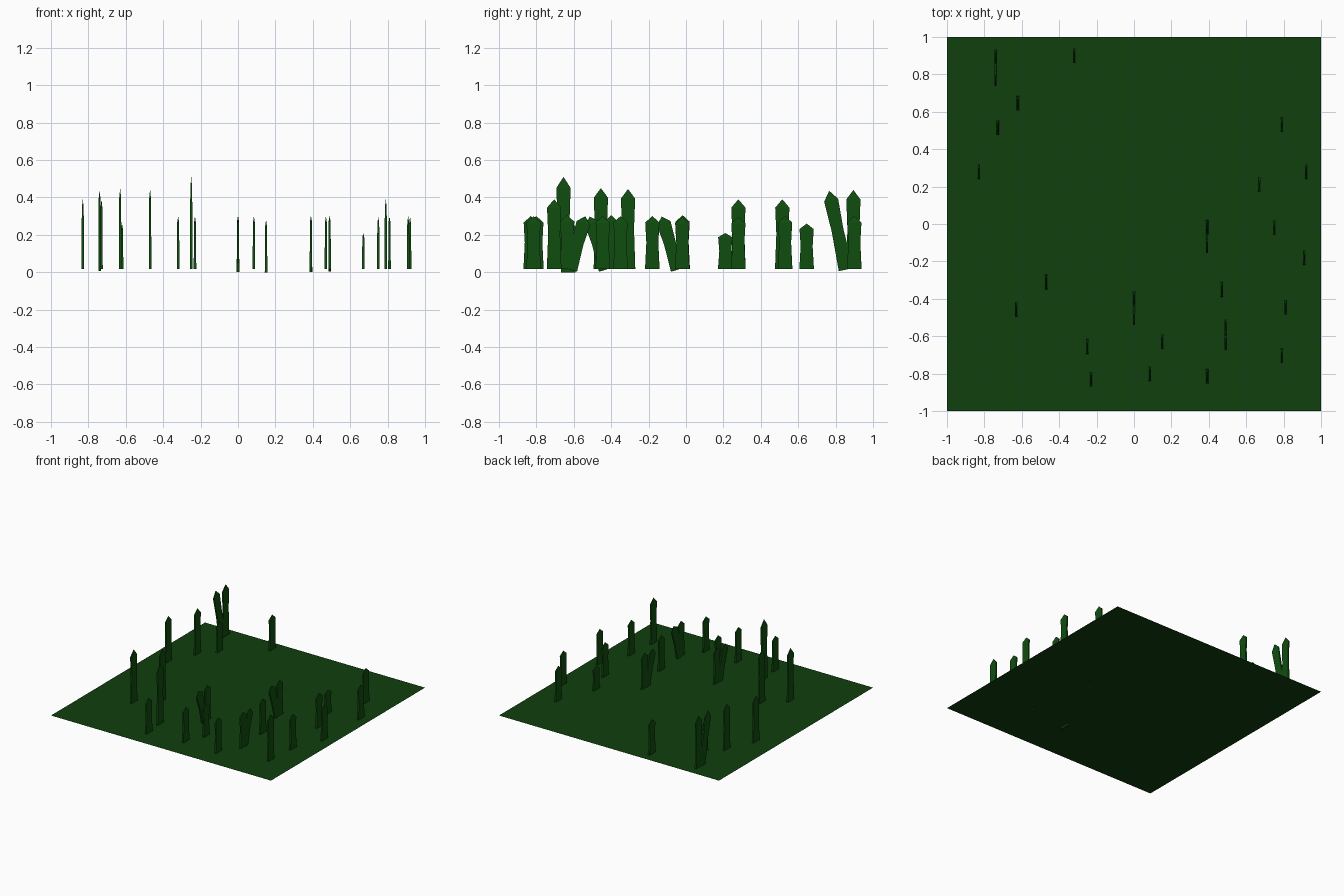
import bpy, bmesh, math
from mathutils import Matrix

if "Cube" in bpy.data.objects:
    bpy.data.objects.remove(bpy.data.objects["Cube"])


def material(name, color):
    m = bpy.data.materials.new(name)
    m.diffuse_color = color
    m.use_nodes = True
    m.node_tree.nodes["Principled BSDF"].inputs["Base Color"].default_value = m.diffuse_color
    return m


GROUND = material("dark_green", (0.005, 0.05, 0.004, 1))
BLADE = material("grass_green", (0.005, 0.075, 0.005, 1))
GROUND_Z = 0.015


def finish(bm, name, mat):
    bmesh.ops.recalc_face_normals(bm, faces=bm.faces)
    me = bpy.data.meshes.new(name)
    bm.to_mesh(me)
    bm.free()
    me.materials.append(mat)
    ob = bpy.data.objects.new(name, me)
    bpy.context.collection.objects.link(ob)
    return ob


# Flat square lawn
bm = bmesh.new()
bmesh.ops.create_grid(bm, x_segments=1, y_segments=1, size=1,
                      matrix=Matrix.Translation((0, 0, GROUND_Z)))
for f in bm.faces:
    if f.normal.z < 0:
        f.normal_flip()
me = bpy.data.meshes.new("lawn")
bm.to_mesh(me)
bm.free()
me.materials.append(GROUND)
bpy.context.collection.objects.link(bpy.data.objects.new("lawn", me))

# Blade sections: height fraction, half thickness (x), half width (y)
SECTIONS = [(0, 0.007, 0.039), (0.5, 0.006, 0.032), (0.88, 0.005, 0.038)]


def blade(name, x, y, top, lean=0, base=0.018):
    """Thin waisted blade with a pointed tip; lean in degrees towards +y."""
    h = top - base
    bm = bmesh.new()
    rings = [[bm.verts.new((sx * t, sy * w, f * h))
              for sx, sy in ((-1, -1), (1, -1), (1, 1), (-1, 1))]
             for f, t, w in SECTIONS]
    tip = bm.verts.new((0, 0, h))
    bm.faces.new(rings[0])
    for i in range(4):
        j = (i + 1) % 4
        for a, b in zip(rings, rings[1:]):
            bm.faces.new((a[i], a[j], b[j], b[i]))
        bm.faces.new((rings[-1][i], rings[-1][j], tip))
    ob = finish(bm, name, BLADE)
    ob.location = (x, y, base)
    ob.rotation_euler.x = math.radians(-lean)


# Upright single blades: x, y, tip height
SINGLES = [
    (-0.32, 0.90, 0.30), (-0.62, 0.645, 0.26), (-0.73, 0.515, 0.39),
    (-0.83, 0.28, 0.39), (0.79, 0.53, 0.30), (0.92, 0.28, 0.295),
    (0.67, 0.21, 0.21), (0.75, -0.02, 0.295), (0.91, -0.18, 0.30),
    (-0.47, -0.31, 0.445), (0.47, -0.35, 0.30), (-0.63, -0.455, 0.45),
    (0.81, -0.445, 0.30), (-0.25, -0.655, 0.51), (0.79, -0.705, 0.39),
    (-0.23, -0.83, 0.30), (0.085, -0.80, 0.30), (0.39, -0.815, 0.30),
]
for i, (x, y, top) in enumerate(SINGLES):
    blade(f"grass_blade_{i + 1}", x, y, top)

# One blade sunk slightly through the lawn
blade("grass_blade_sunk", 0.15, -0.63, 0.28, base=0.0)

# Forked pairs: x, upright y, leaning base y, tip height, lean
PAIRS = [
    (-0.74, 0.895, 0.855, 0.44, -12),
    (0.39, -0.018, -0.043, 0.305, -17),
    (0.0, -0.40, -0.428, 0.305, -17),
    (0.49, -0.635, -0.62, 0.305, 16),
]
for i, (x, y, y2, top, lean) in enumerate(PAIRS):
    blade(f"fork_upright_{i + 1}", x, y, top)
    blade(f"fork_leaning_{i + 1}", x, y2, top + 0.005, lean, base=0.014)
